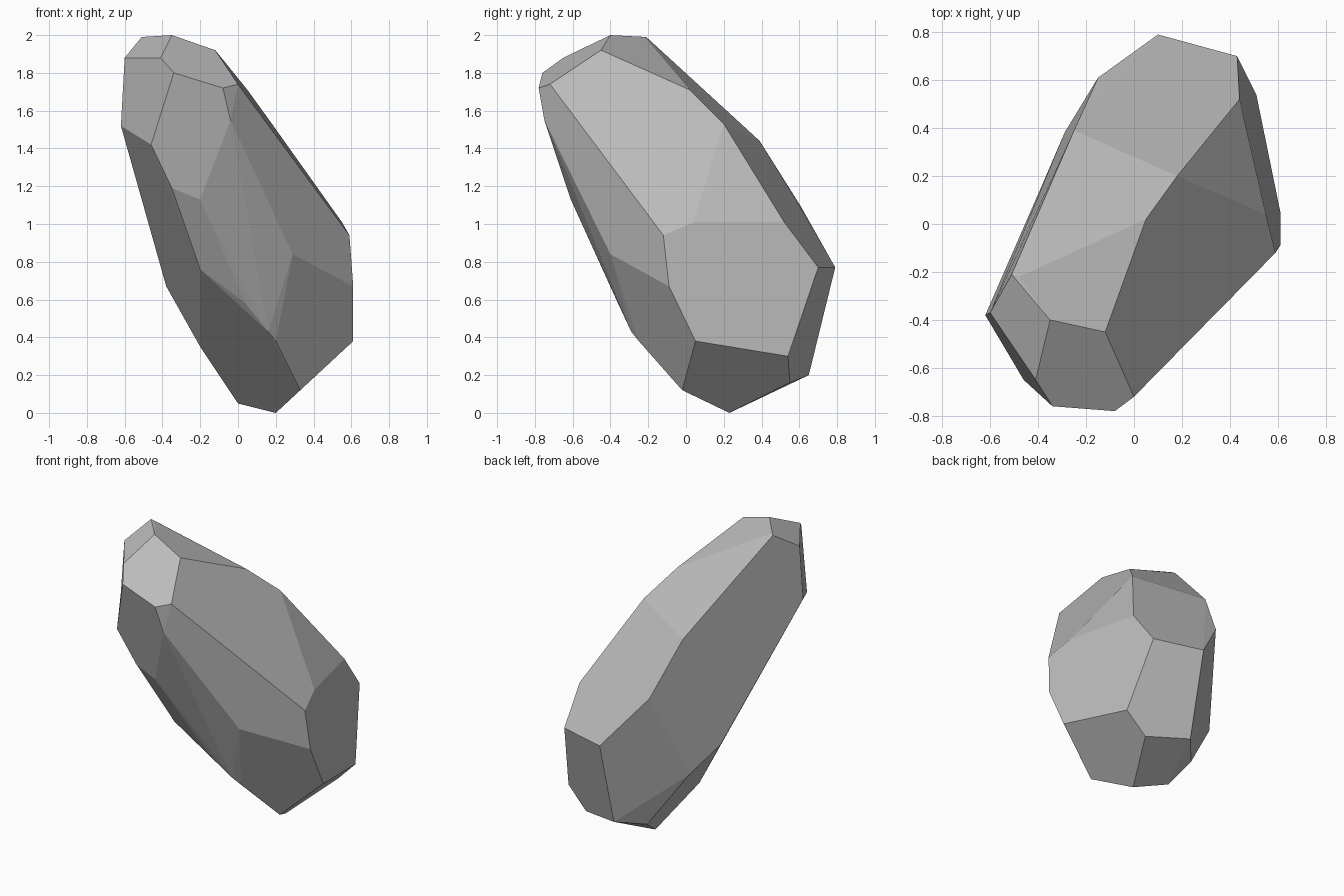
import bpy
import bmesh
import math

cube = bpy.data.objects.get("Cube")
if cube:
    bpy.data.objects.remove(cube, do_unlink=True)


def flat_material(name, color):
    """Plain single-colour material."""
    mat = bpy.data.materials.new(name)
    mat.use_nodes = True
    mat.diffuse_color = color
    shader = next(n for n in mat.node_tree.nodes if n.type == 'BSDF_PRINCIPLED')
    shader.inputs["Base Color"].default_value = color
    shader.inputs["Roughness"].default_value = 0.9
    return mat


def hull_object(name, corner_groups, material, flatten_angle):
    """Chiselled solid: convex hull of the corners, near-coplanar triangles merged."""
    bm = bmesh.new()
    for group in corner_groups:
        for corner in group:
            bm.verts.new(corner)
    hull = bmesh.ops.convex_hull(bm, input=bm.verts[:], use_existing_faces=False)
    loose = {g for g in hull["geom_interior"] + hull["geom_unused"]
             if isinstance(g, bmesh.types.BMVert) and g.is_valid}
    bmesh.ops.delete(bm, geom=list(loose), context='VERTS')
    bmesh.ops.dissolve_limit(bm, angle_limit=math.radians(flatten_angle),
                             verts=bm.verts[:], edges=bm.edges[:])
    bmesh.ops.recalc_face_normals(bm, faces=bm.faces[:])
    mesh = bpy.data.meshes.new(name)
    bm.to_mesh(mesh)
    bm.free()
    mesh.materials.append(material)
    obj = bpy.data.objects.new(name, mesh)
    bpy.context.scene.collection.objects.link(obj)
    return obj


# Corners of the leaning rock, grouped by area
crown = [(-.51, -.21, 1.99), (-.48, -.22, 1.99), (-.35, -.4, 2), (-.12, -.45, 1.92),
         (-.6, -.37, 1.88), (-.41, -.65, 1.88)]
brow = [(-.34, -.76, 1.8), (-.08, -.78, 1.72), (0, -.72, 1.74), (-.04, -.75, 1.55),
        (-.62, -.38, 1.52), (-.46, -.65, 1.42)]
front_ridge = [(-.35, -.6, 1.19), (-.2, -.61, 1.13), (-.2, -.4, .76),
               (.04, -.36, .58), (.16, -.29, .43), (.2, -.25, .38), (.29, -.4, .84)]
left_side = [(.59, -.12, .94), (.61, -.09, .67), (.61, .05, .38),
             (.55, .04, 1.01), (.51, .54, .3)]
back_slope = [(.05, .02, 1.71), (.18, .2, 1.53), (-.25, .39, 1.44), (-.15, .61, 1.09),
              (.44, .52, 1.01), (.43, .7, .77), (.1, .79, .77)]
underside = [(-.38, .17, .67), (-.29, .38, .52), (-.2, .14, .35), (-.05, .49, .16),
             (0, .33, .05), (.2, .23, 0), (.33, -.02, .12), (.37, .55, .16), (.09, .65, .2)]

stone = flat_material("stone grey", (.5, .5, .5, 1))
hull_object("rock", [crown, brow, front_ridge, left_side, back_slope, underside], stone, 5)
